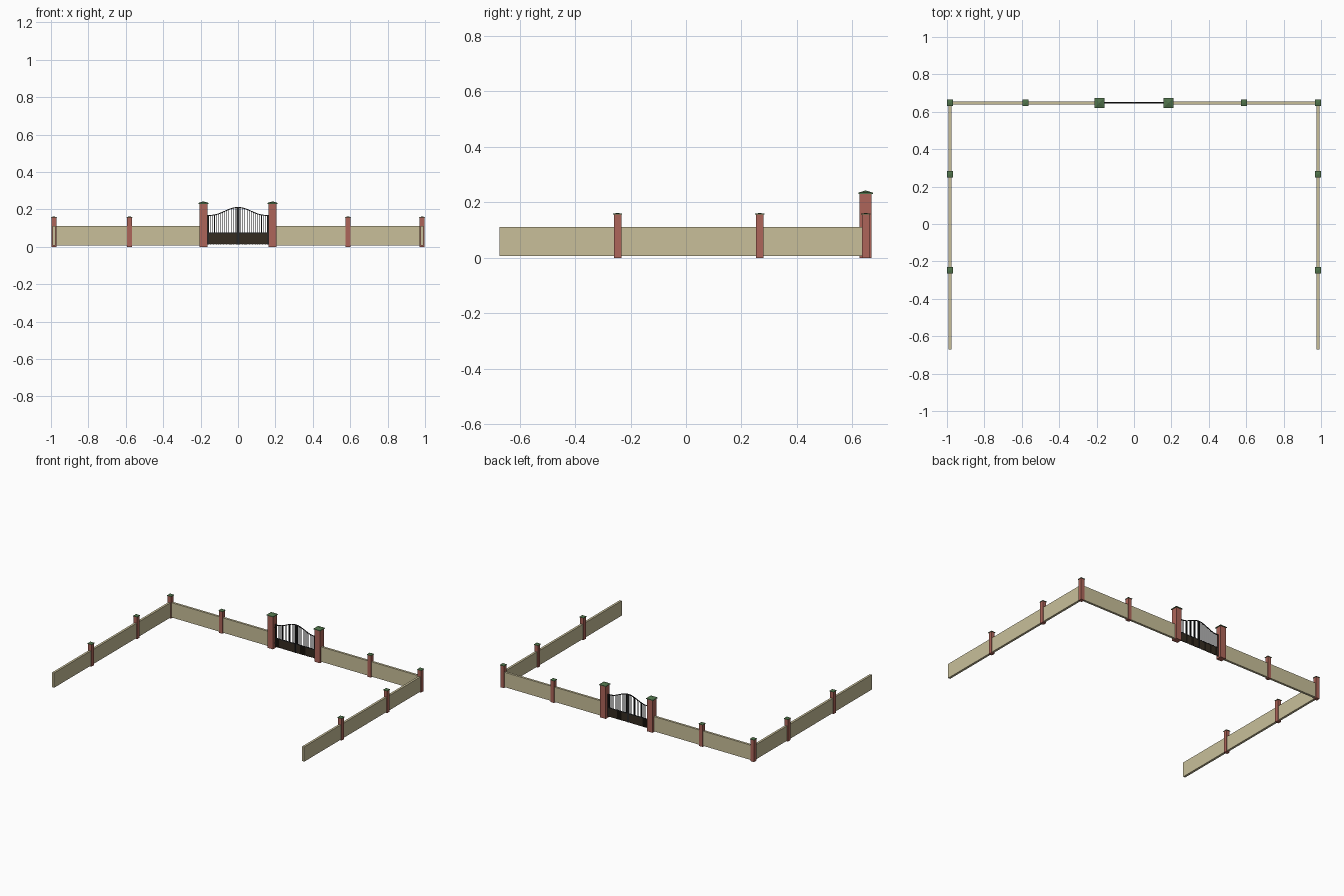
import bpy, bmesh, math

if "Cube" in bpy.data.objects:
    bpy.data.objects.remove(bpy.data.objects["Cube"])

def mat(name, c):
    m = bpy.data.materials.new(name)
    m.diffuse_color = (*c, 1)
    m.use_nodes = True
    m.node_tree.nodes["Principled BSDF"].inputs["Base Color"].default_value = m.diffuse_color
    return m

BRICK = mat("brick_red", (0.42, 0.13, 0.10))
STONE = mat("beige_wall", (0.58, 0.52, 0.32))
GREEN = mat("green_cap", (0.08, 0.17, 0.07))
IRON = mat("black_iron", (0.02, 0.02, 0.02))
WOOD = mat("dark_wood", (0.035, 0.025, 0.015))

def finish(name, bm, m):
    bmesh.ops.recalc_face_normals(bm, faces=bm.faces)
    me = bpy.data.meshes.new(name)
    bm.to_mesh(me)
    bm.free()
    me.materials.append(m)
    ob = bpy.data.objects.new(name, me)
    bpy.context.collection.objects.link(ob)
    return ob

def add_box(bm, x0, x1, y0, y1, z0, z1):
    vs = bmesh.ops.create_cube(bm, size=1)["verts"]
    for v in vs:
        v.co.x = x0 if v.co.x < 0 else x1
        v.co.y = y0 if v.co.y < 0 else y1
        v.co.z = z0 if v.co.z < 0 else z1

def box(name, m, *dims):
    bm = bmesh.new()
    add_box(bm, *dims)
    return finish(name, bm, m)

def pillar(name, x, y, half, top, cap_half, slab, peak):
    # square brick shaft with a slab cap and shallow pyramid
    box(name, BRICK, x - half, x + half, y - half, y + half, 0, top)
    bm = bmesh.new()
    c = cap_half
    ring = [(-c, -c), (c, -c), (c, c), (-c, c)]
    lo = [bm.verts.new((x + a, y + b, top)) for a, b in ring]
    hi = [bm.verts.new((x + a, y + b, top + slab)) for a, b in ring]
    tip = bm.verts.new((x, y, top + slab + peak))
    bm.faces.new(lo[::-1])
    for i in range(4):
        j = (i + 1) % 4
        bm.faces.new((lo[i], lo[j], hi[j], hi[i]))
        bm.faces.new((hi[i], hi[j], tip))
    finish(name + "_cap", bm, GREEN)

YF = 0.648   # gate wall line
XS = 0.984   # side wall line
T = 0.008    # half wall thickness

for side, s in (("left", -1), ("right", 1)):
    # walls
    a, b = sorted((s * 0.2, s * XS))
    box(side + "_gate_wall", STONE, a, b, YF - T, YF + T, 0.006, 0.111)
    box(side + "_side_wall", STONE, s * XS - T, s * XS + T, -0.672, YF - 0.01, 0.006, 0.111)
    # small pillars
    mid = 0.588 if s > 0 else -0.58
    for i, (x, y) in enumerate([(s * XS, YF), (mid, YF), (s * XS, 0.266), (s * XS, -0.247)]):
        pillar(f"{side}_pillar_{i}", x, y, 0.0135, 0.156, 0.0165, 0.003, 0.003)
    # tall gate pillars
    pillar(side + "_gate_pillar", s * 0.185, YF, 0.0215, 0.23, 0.0265, 0.005, 0.008)

def arch(x):
    # top line of the gate: level ends rising to a rounded centre
    x = min(abs(x), 0.145)
    return 0.168 + 0.042 * (0.5 + 0.5 * math.cos(math.pi * x / 0.145))

def leaf(name, s):
    # upright bars
    bm = bmesh.new()
    r = 0.0015
    n = 14
    for i in range(1, n):
        x = s * (0.004 + i * 0.155 / n)
        add_box(bm, x - r, x + r, YF - r, YF + r, 0.07, arch(x))
    finish(name + "_bars", bm, IRON)
    # stiles, middle rail and hinges
    bm = bmesh.new()
    for x in (0.004, 0.159):
        add_box(bm, s * x - 0.003, s * x + 0.003, YF - 0.003, YF + 0.003, 0.012, arch(x))
    a, b = sorted((s * 0.003, s * 0.16))
    add_box(bm, a, b, YF - 0.003, YF + 0.003, 0.071, 0.076)
    a, b = sorted((s * 0.159, s * 0.168))
    for z in (0.035, 0.145):
        add_box(bm, a, b, YF - 0.002, YF + 0.002, z, z + 0.006)
    finish(name + "_frame", bm, IRON)
    # curved top rail
    bm = bmesh.new()
    prev = None
    for i in range(21):
        x = 0.001 + 0.161 * i / 20
        z = arch(x)
        cur = [bm.verts.new((s * x, YF + dy, z + dz)) for dy, dz in
               ((-0.0025, -0.002), (0.0025, -0.002), (0.0025, 0.003), (-0.0025, 0.003))]
        if prev:
            for k in range(4):
                j = (k + 1) % 4
                bm.faces.new((prev[k], prev[j], cur[j], cur[k]))
        if i in (0, 20):
            bm.faces.new(cur)
        prev = cur
    finish(name + "_top_rail", bm, IRON)
    # solid lower panel with narrow boards
    bm = bmesh.new()
    a, b = sorted((s * 0.002, s * 0.161))
    add_box(bm, a, b, YF - 0.001, YF + 0.001, 0.016, 0.073)
    for i in range(20):
        x = s * (0.008 + i * 0.0077)
        add_box(bm, x - 0.0028, x + 0.0028, YF - 0.002, YF + 0.002, 0.012, 0.074)
    finish(name + "_lower_panel", bm, WOOD)

leaf("left_gate", -1)
leaf("right_gate", 1)
